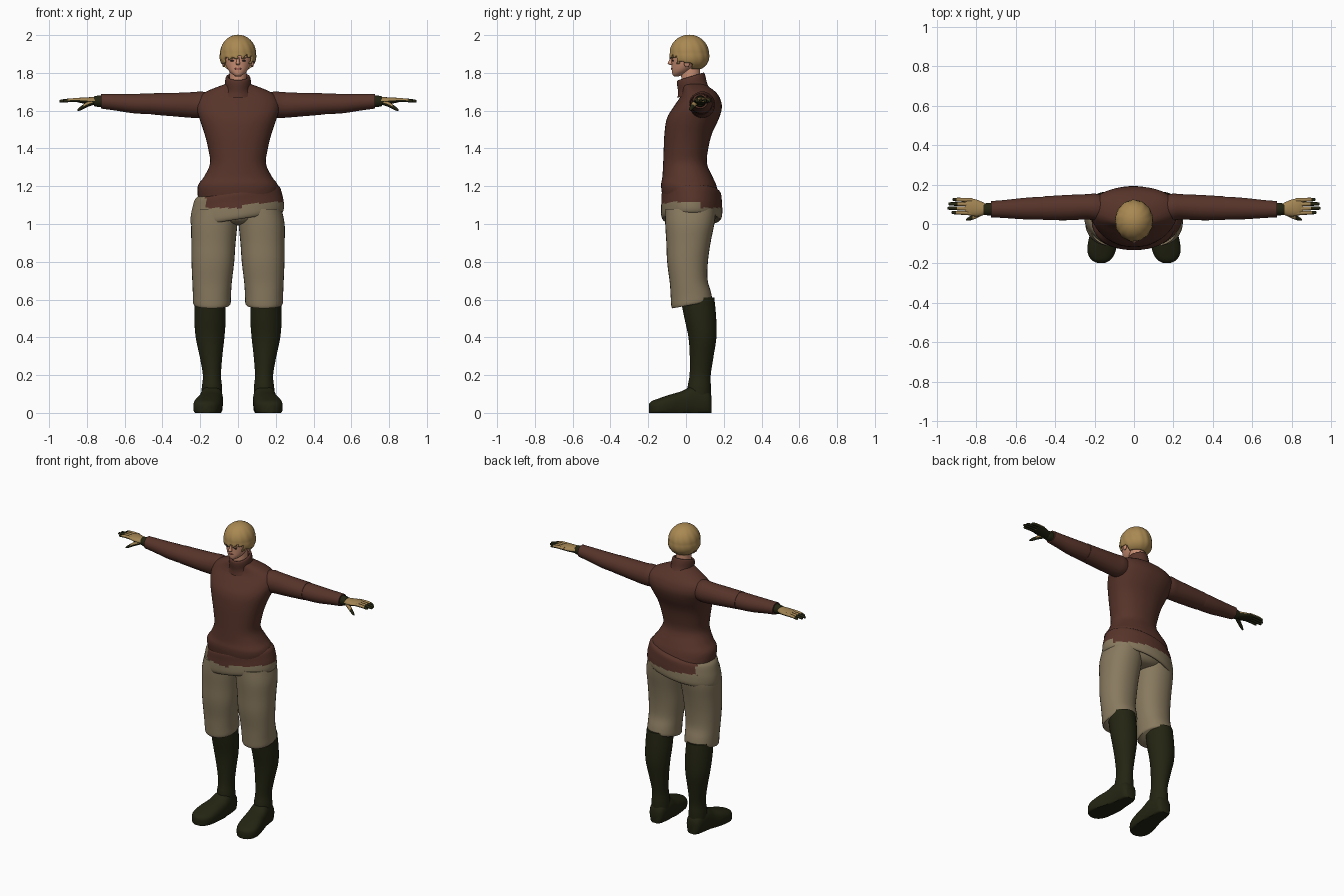
import bpy, bmesh, math
from mathutils import Vector, Matrix

if "Cube" in bpy.data.objects:
    bpy.data.objects.remove(bpy.data.objects["Cube"], do_unlink=True)


def material(name, r, g, b):
    mat = bpy.data.materials.new(name)
    mat.use_nodes = True
    mat.diffuse_color = (r, g, b, 1)
    shader = mat.node_tree.nodes["Principled BSDF"]
    shader.inputs["Base Color"].default_value = (r, g, b, 1)
    shader.inputs["Roughness"].default_value = 0.8
    return mat


WOOL = material("brown wool", 0.095, 0.034, 0.023)
CLOTH = material("sand cloth", 0.25, 0.195, 0.115)
LEATHER = material("dark olive leather", 0.017, 0.018, 0.006)
HAIR = material("blond hair", 0.4, 0.25, 0.085)
SKIN = material("skin", 0.58, 0.27, 0.17)
GLOVE = material("tan glove", 0.36, 0.23, 0.085)
LIPS = material("lip red", 0.35, 0.1, 0.08)
EYES = material("eye dark", 0.03, 0.02, 0.015)


def finish(name, bm, mats, rule=None):
    """Turn a bmesh into a smooth object; rule picks a material for each face."""
    bmesh.ops.recalc_face_normals(bm, faces=bm.faces)
    bm.normal_update()
    for face in bm.faces:
        face.smooth = True
        if rule:
            face.material_index = int(rule(face.calc_center_median(), face.normal))
    mesh = bpy.data.meshes.new(name)
    bm.to_mesh(mesh)
    bm.free()
    mesh.set_sharp_from_angle(angle=math.radians(50))
    for mat in mats:
        mesh.materials.append(mat)
    obj = bpy.data.objects.new(name, mesh)
    bpy.context.collection.objects.link(obj)
    return obj


def smooth_rings(rings, steps):
    """Catmull-Rom interpolation between the given rings."""
    pts = [Vector(r) for r in rings]
    pts = [pts[0]] + pts + [pts[-1]]
    out = []
    for a, b, c, d in zip(pts, pts[1:], pts[2:], pts[3:]):
        for i in range(steps):
            t = i / steps
            out.append(b + (c - a) * (t / 2)
                       + (a * 2 - b * 5 + c * 4 - d) * (t * t / 2)
                       + (b * 3 - a - c * 3 + d) * (t ** 3 / 2))
    return out + [pts[-1]]


def loft(name, rings, mats, axis="Z", side=1, sides=32, power=2, steps=4,
         bend=None, rule=None):
    """Skin ellipses (position, centre u, centre v, radius u, radius v)."""
    bm = bmesh.new()
    loops = []
    for pos, cu, cv, ru, rv in smooth_rings(rings, steps):
        loop = []
        for i in range(sides):
            a = math.tau * i / sides
            c, s = math.cos(a), math.sin(a)
            u = cu + ru * math.copysign(abs(c) ** (2 / power), c)
            v = cv + rv * math.copysign(abs(s) ** (2 / power), s)
            p = Vector({"Z": (u, v, pos), "X": (pos, u, v), "Y": (u, pos, v)}[axis])
            if bend:
                p = Vector(bend(p))
            p.x *= side
            loop.append(bm.verts.new(p))
        loops.append(loop)
    for low, high in zip(loops, loops[1:]):
        for i in range(sides):
            j = (i + 1) % sides
            bm.faces.new((low[i], low[j], high[j], high[i]))
    bm.faces.new(loops[0])
    bm.faces.new(loops[-1])
    return finish(name, bm, mats, rule)


def ball(name, centre, size, mat):
    bm = bmesh.new()
    bmesh.ops.create_uvsphere(bm, u_segments=16, v_segments=10, radius=1,
                              matrix=Matrix.LocRotScale(Vector(centre), None, Vector(size)))
    return finish(name, bm, [mat])


# Sweater body
loft("sweater_body", [
    (1.12, 0, .03, .21, .15), (1.2, 0, .015, .213, .147), (1.25, 0, .008, .18, .133),
    (1.32, 0, -.005, .148, .116), (1.4, 0, 0, .158, .118), (1.48, 0, .012, .178, .126),
    (1.56, 0, .037, .205, .138), (1.62, 0, .062, .222, .128), (1.67, 0, .073, .21, .105),
    (1.705, 0, .065, .16, .085), (1.74, 0, .04, .07, .06)], [WOOL], power=2.2, sides=40)

# Folded collar, higher at the back
loft("collar", [
    (1.69, 0, .04, .085, .085), (1.72, 0, .035, .069, .077), (1.76, 0, .028, .068, .075),
    (1.78, 0, .025, .063, .071), (1.78, 0, .025, .052, .06), (1.75, 0, .025, .047, .055)],
    [WOOL], bend=lambda p: (p.x, p.y, p.z + (p.y - .03) * .3))

# Lopsided hip roll, wool above and cloth below
loft("hip_roll", [
    (1.05, 0, .03, .19, .12), (1.024, 0, .03, .232, .146), (1.04, 0, .03, .246, .16),
    (1.08, 0, .03, .246, .162), (1.12, 0, .03, .238, .16), (1.16, 0, .028, .226, .157),
    (1.178, 0, .025, .208, .145)], [CLOTH, WOOL], sides=64, steps=5,
    bend=lambda p: (p.x - .004, p.y, p.z + .153 * p.x),
    rule=lambda c, n: c.x > -.17 and c.z > (1.085 if c.x < .02 or c.y > .08 else 1.1 + .08 * c.x))

# Seat of the breeches
loft("breeches_seat", [(.995, 0, .03, .03, .05), (1.01, 0, .03, .13, .11),
                       (1.06, 0, .03, .215, .14), (1.12, 0, .03, .21, .14)], [CLOTH])


def knee_tilt(p):
    return (p.x, p.y, p.z + .2 * (p.y - .03) * max(0, (.8 - p.z) * 4))


def palm_rule(c, n):
    return n.z < -.15 or abs(c.x) > .9


for side, label in ((1, "left"), (-1, "right")):
    # Sleeves
    loft(label + "_upper_sleeve", [
        (.12, .08, 1.63, .055, .055), (.19, .085, 1.632, .068, .069), (.24, .087, 1.63, .064, .068),
        (.34, .083, 1.632, .064, .062), (.46, .08, 1.636, .06, .056)], [WOOL], "X", side)
    loft(label + "_lower_sleeve", [
        (.44, .08, 1.636, .055, .051), (.47, .08, 1.636, .058, .054), (.56, .078, 1.638, .054, .051),
        (.65, .076, 1.645, .046, .044), (.725, .075, 1.65, .041, .039)], [WOOL], "X", side)
    # Gloves
    loft(label + "_glove_cuff", [(.71, .075, 1.65, .031, .031), (.74, .075, 1.65, .031, .03),
                                 (.762, .075, 1.65, .028, .026)], [LEATHER], "X", side)
    loft(label + "_palm", [
        (.75, .075, 1.65, .027, .022), (.79, .08, 1.652, .041, .019), (.83, .086, 1.655, .044, .015),
        (.855, .088, 1.655, .036, .009)], [GLOVE, LEATHER], "X", side, 20, rule=palm_rule)
    for i, tip in enumerate((.925, .945, .94, .92)):
        y = .055 + .022 * i
        loft(label + "_finger_%d" % (i + 1), [
            (.82, y, 1.656, .01, .01), (.88, y + .002, 1.656, .01, .01),
            (tip - .008, y + .003, 1.651, .008, .008), (tip, y + .003, 1.65, .003, .003)],
            [GLOVE, LEATHER], "X", side, 10, rule=palm_rule)
    loft(label + "_thumb", [
        (.765, .06, 1.645, .014, .014), (.80, .042, 1.632, .014, .014),
        (.835, .027, 1.611, .01, .01), (.85, .022, 1.603, .004, .004)],
        [GLOVE, LEATHER], "X", side, 12, rule=lambda c, n: n.z < .2 or abs(c.x) > .82)
    # Breeches legs
    loft(label + "_breeches_leg", [
        (.572, .138, .03, .094, .102), (.585, .138, .03, .1, .108), (.63, .138, .025, .101, .106),
        (.7, .137, .014, .105, .1), (.8, .133, .008, .113, .108), (.9, .13, .013, .117, .117),
        (1.0, .125, .02, .122, .13), (1.08, .115, .025, .115, .135)],
        [CLOTH], side=side, power=2.2, bend=knee_tilt)
    # Boots
    loft(label + "_boot_shaft", [
        (.06, .138, .072, .054, .058), (.13, .138, .07, .054, .062), (.2, .138, .075, .048, .056),
        (.3, .143, .083, .06, .063), (.4, .148, .087, .076, .074), (.5, .148, .076, .083, .084),
        (.61, .148, .06, .08, .09)], [LEATHER], side=side)
    loft(label + "_boot_foot", [
        (.136, .138, .045, .03, .04), (.115, .138, .06, .05, .06), (.04, .14, .068, .06, .075),
        (-.02, .146, .052, .066, .064), (-.08, .157, .044, .073, .054), (-.14, .165, .036, .071, .042),
        (-.18, .167, .03, .05, .033), (-.197, .167, .028, .02, .02)],
        [LEATHER], "Y", side, power=2.5, bend=lambda p: (p.x, p.y, p.z if p.z > .028 else max(0, p.z - .012)))
    # Eyes, brows and ears
    ball(label + "_eye", (side * .03, -.069, 1.865), (.012, .005, .005), EYES)
    ball(label + "_brow", (side * .032, -.071, 1.88), (.016, .004, .003), HAIR)
    ball(label + "_ear", (side * .076, .005, 1.852), (.008, .016, .022), SKIN)

# Neck and face
loft("neck", [(1.7, 0, .03, .045, .05), (1.77, 0, .025, .045, .05), (1.85, 0, .025, .045, .05)], [SKIN])
loft("head", [
    (1.782, 0, -.05, .012, .012), (1.79, 0, -.043, .026, .028), (1.81, 0, -.025, .048, .05),
    (1.84, 0, -.007, .065, .069), (1.88, 0, .004, .075, .081), (1.92, 0, .012, .08, .086),
    (1.965, 0, .018, .06, .065), (1.985, 0, .018, .02, .02)], [SKIN])
loft("nose", [(1.842, 0, -.076, .007, .008), (1.85, 0, -.083, .012, .014),
              (1.863, 0, -.079, .008, .012), (1.885, 0, -.074, .006, .006)], [SKIN], sides=14)
ball("lips", (0, -.072, 1.822), (.018, .007, .006), LIPS)

# Hair cap with a ragged fringe and a short nape
bm = bmesh.new()
bmesh.ops.create_uvsphere(bm, u_segments=64, v_segments=40, radius=1)
for v in bm.verts:
    around = math.atan2(v.co.y, v.co.x)
    wave = 1 + .014 * math.sin(13 * around + 3 * v.co.z) * (1 - v.co.z ** 2)
    fuller = .02 * max(0, -v.co.z)
    v.co = (v.co.x * (.09 + fuller) * wave, .017 + v.co.y * (.099 + fuller) * wave,
            1.904 + v.co.z * .0935)


def is_bare(c):
    ragged = .008 * math.sin(c.x * 180)
    if c.y < -.045:
        return c.z < 1.882 + ragged + .12 * c.x
    return c.z < (1.855 + ragged if c.y < .03 else 1.825)


bare = [f for f in bm.faces if is_bare(f.calc_center_median())]
bmesh.ops.delete(bm, geom=bare, context="FACES")
hair = finish("hair", bm, [HAIR])
shell = hair.modifiers.new("thickness", "SOLIDIFY")
shell.thickness = .009
shell.offset = 0
